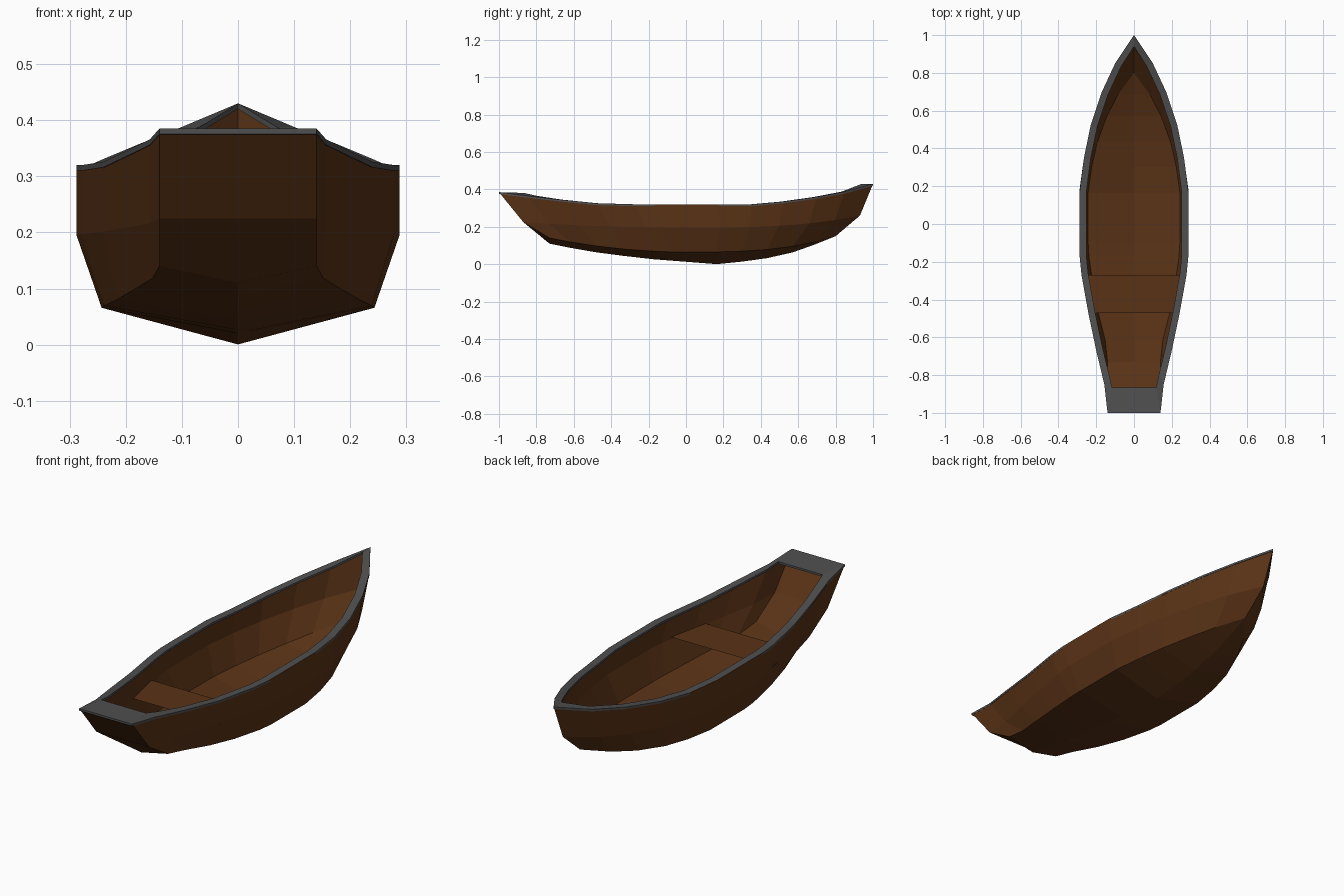
import bpy, bmesh
from mathutils import Vector

if "Cube" in bpy.data.objects:
    bpy.data.objects.remove(bpy.data.objects["Cube"])

# Sheer line from stern to bow: y, half width, z
SHEER = [(-1, .14, .385), (-.85, .157, .366), (-.67, .20, .345), (-.48, .24, .326),
         (-.27, .278, .32), (-.17, .288, .32), (.17, .288, .32), (.35, .265, .32),
         (.52, .23, .335), (.70, .17, .36), (.85, .10, .388), (1, 0, .43)]
# Keel profile: y, z
KEEL = [(-.73, .11), (-.53, .07), (-.22, .03), (.17, 0), (.4, .025), (.6, .07), (.8, .15)]
RIM_WIDTH, RIM_THICK = .036, .01


def material(name, color):
    m = bpy.data.materials.new(name)
    m.diffuse_color = (*color, 1)
    m.use_nodes = True
    m.node_tree.nodes["Principled BSDF"].inputs["Base Color"].default_value = m.diffuse_color
    return m


def finish(bm, name, mat):
    bmesh.ops.remove_doubles(bm, verts=bm.verts, dist=.0005)
    bmesh.ops.recalc_face_normals(bm, faces=bm.faces)
    me = bpy.data.meshes.new(name)
    bm.to_mesh(me)
    bm.free()
    me.materials.append(mat)
    ob = bpy.data.objects.new(name, me)
    bpy.context.collection.objects.link(ob)
    return ob


def keel_z(y):
    for (a, za), (b, zb) in zip(KEEL, KEEL[1:]):
        if y <= b + 1e-6:
            return za + (zb - za) * (y - a) / (b - a)
    return KEEL[-1][1]


def bend(y, low, stern, bow, y0, y1):
    return low + (stern * (y / y0) ** 2 if y < 0 else bow * (y / y1) ** 3)


def station(y, x, z):
    # Sheer, upper strake edge, chine and keel points of one raked rib
    t = (y + 1) / 2
    ym, yc = -.87 + 1.8 * t, -.73 + 1.53 * t
    k = .844 + .156 * max(0, 1 - t / .4)
    return [Vector((x, y, z)),
            Vector((x, ym, bend(ym, .195, .03, .065, -.87, .93))),
            Vector((x * k, yc, bend(yc, .065, .075, .085, -.73, .8))),
            Vector((0, yc, keel_z(yc)))]


def flip(p):
    return Vector((-p.x, p.y, p.z))


wood = material("brown_wood", (.1, .032, .008))
trim = material("dark_grey", (.08, .08, .08))

# Hull: ribs joined by strakes, closed by a raked transom
bm = bmesh.new()
ribs = []
for s in SHEER:
    r = station(*s)
    ribs.append([bm.verts.new(p) for p in r + [flip(p) for p in r[2::-1]]])
for a, b in zip(ribs, ribs[1:]):
    for i in range(6):
        bm.faces.new((a[i], a[i + 1], b[i + 1], b[i]))
e = ribs[0]
bm.faces.new((e[0], e[1], e[5], e[6]))
bm.faces.new((e[1], e[2], e[3], e[4], e[5]))
bmesh.ops.dissolve_degenerate(bm, dist=.0005, edges=bm.edges)
finish(bm, "hull", wood)

# Rim: flat strip running inward from the sheer line
outer = [Vector((x, y, z)) for y, x, z in SHEER]
inner = []
for i, p in enumerate(outer):
    if i == 0:
        q = Vector((.117, -.865, p.z - .004))
    elif i == 1:
        q = Vector((.131, -.80, p.z))
    elif i == len(outer) - 1:
        q = Vector((0, .94, p.z))
    else:
        d = outer[i + 1] - outer[i - 1]
        q = p + Vector((-d.y, d.x, 0)).normalized() * RIM_WIDTH
    inner.append(q)
bm = bmesh.new()
sections = []
down = Vector((0, 0, -RIM_THICK))
pairs = list(zip(outer, inner))
pairs += [(flip(o), flip(n)) for o, n in pairs[-2::-1]]
for o, n in pairs:
    sections.append([bm.verts.new(p) for p in (o, n, n + down, o + down)])
for a, b in zip(sections, sections[1:] + sections[:1]):
    for i in range(4):
        j = (i + 1) % 4
        bm.faces.new((a[i], a[j], b[j], b[i]))
finish(bm, "rim", trim)

# Seat: thin board spanning the hull
bm = bmesh.new()
corners = [(-.225, -.47), (.225, -.47), (.268, -.27), (-.268, -.27)]
bm.faces.new([bm.verts.new((x, y, .207)) for x, y in corners])
finish(bm, "seat", wood)
